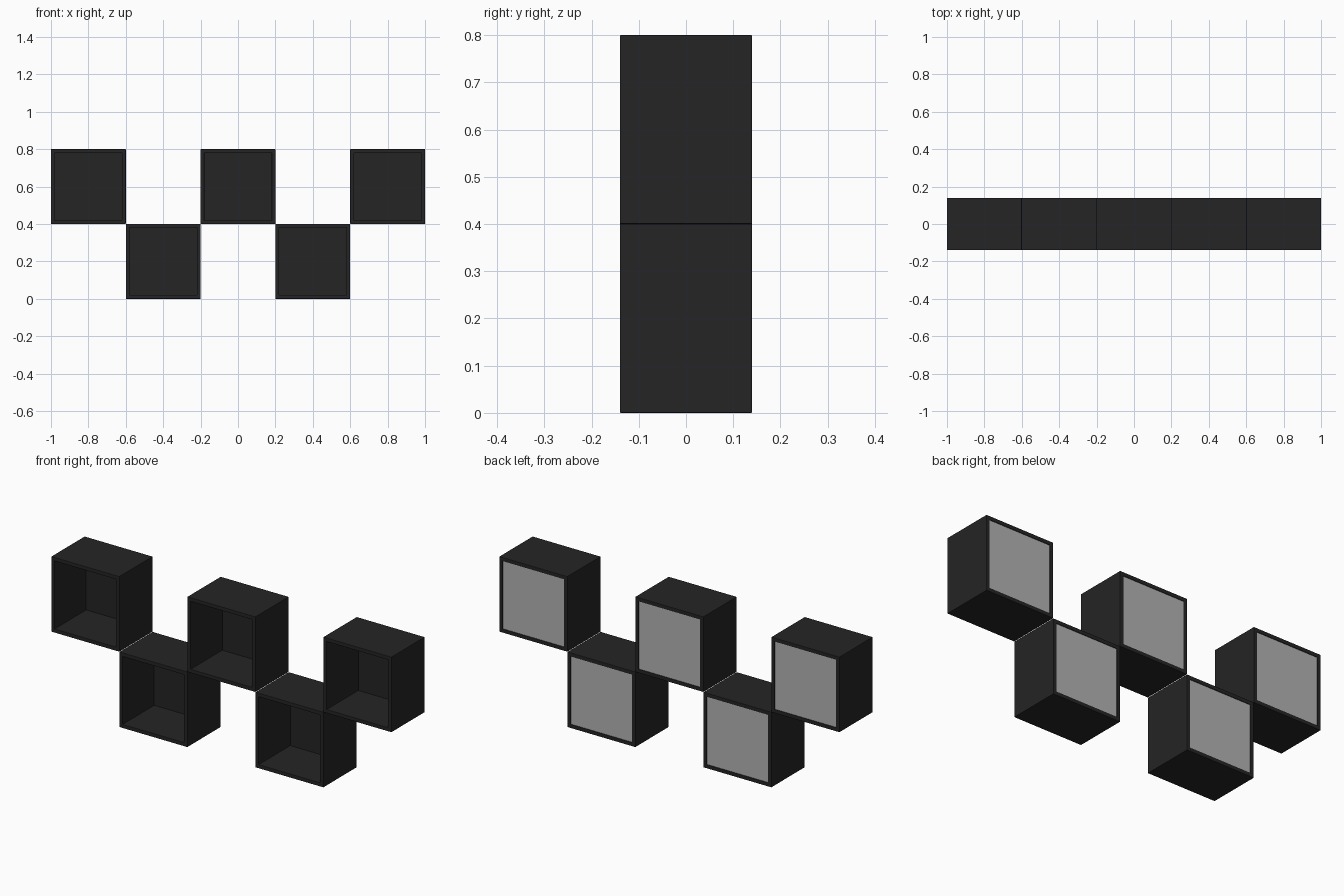
import bpy, bmesh

if "Cube" in bpy.data.objects:
    bpy.data.objects.remove(bpy.data.objects["Cube"])

def material(name, c):
    m = bpy.data.materials.new(name)
    m.diffuse_color = (c, c, c, 1)
    m.use_nodes = True
    m.node_tree.nodes["Principled BSDF"].inputs["Base Color"].default_value = m.diffuse_color
    return m

black = material("matte black", 0.018)
grey = material("light grey", 0.45)

S, D, T = 0.2, 0.14, 0.02   # half size, half depth, wall thickness
BACK = 0.012                # back panel thickness
LIP = 0.003                 # panel recess from the rear edge

def box(name, x0, x1, y0, y1, z0, z1, mat):
    bm = bmesh.new()
    bmesh.ops.create_cube(bm, size=1)
    for v in bm.verts:
        v.co = (x1 if v.co.x > 0 else x0, y1 if v.co.y > 0 else y0, z1 if v.co.z > 0 else z0)
    me = bpy.data.meshes.new(name)
    bm.to_mesh(me)
    bm.free()
    me.materials.append(mat)
    ob = bpy.data.objects.new(name, me)
    bpy.context.collection.objects.link(ob)
    return ob

def frame(name, cx, cz):
    # square tube, open at front and back, with softened outer edges
    bm = bmesh.new()
    corners = [(-1, -1), (1, -1), (1, 1), (-1, 1)]
    ring = lambda r, y: [bm.verts.new((cx + a * r, y, cz + b * r)) for a, b in corners]
    rings = [ring(S, -D), ring(S, D), ring(S - T, D), ring(S - T, -D)]
    for i in range(4):
        p, q = rings[i], rings[(i + 1) % 4]
        for k in range(4):
            n = (k + 1) % 4
            bm.faces.new((p[k], p[n], q[n], q[k]))
    bmesh.ops.recalc_face_normals(bm, faces=bm.faces)
    me = bpy.data.meshes.new(name)
    bm.to_mesh(me)
    bm.free()
    me.materials.append(black)
    ob = bpy.data.objects.new(name, me)
    bpy.context.collection.objects.link(ob)
    bev = ob.modifiers.new("soft edges", 'BEVEL')
    bev.width = 0.002
    bev.segments = 2

# five cubes alternating between upper and lower rows
for i in range(5):
    cx, cz = -0.8 + 0.4 * i, 0.6 if i % 2 == 0 else 0.2
    frame(f"cube_frame_{i + 1}", cx, cz)
    r = S - T
    panel = box(f"back_panel_{i + 1}", cx - r, cx + r, D - LIP - BACK, D - LIP, cz - r, cz + r, black)
    # rear side of the panel is unpainted grey
    panel.data.materials.append(grey)
    for f in panel.data.polygons:
        f.material_index = 1 if f.normal.y > 0.5 else 0
